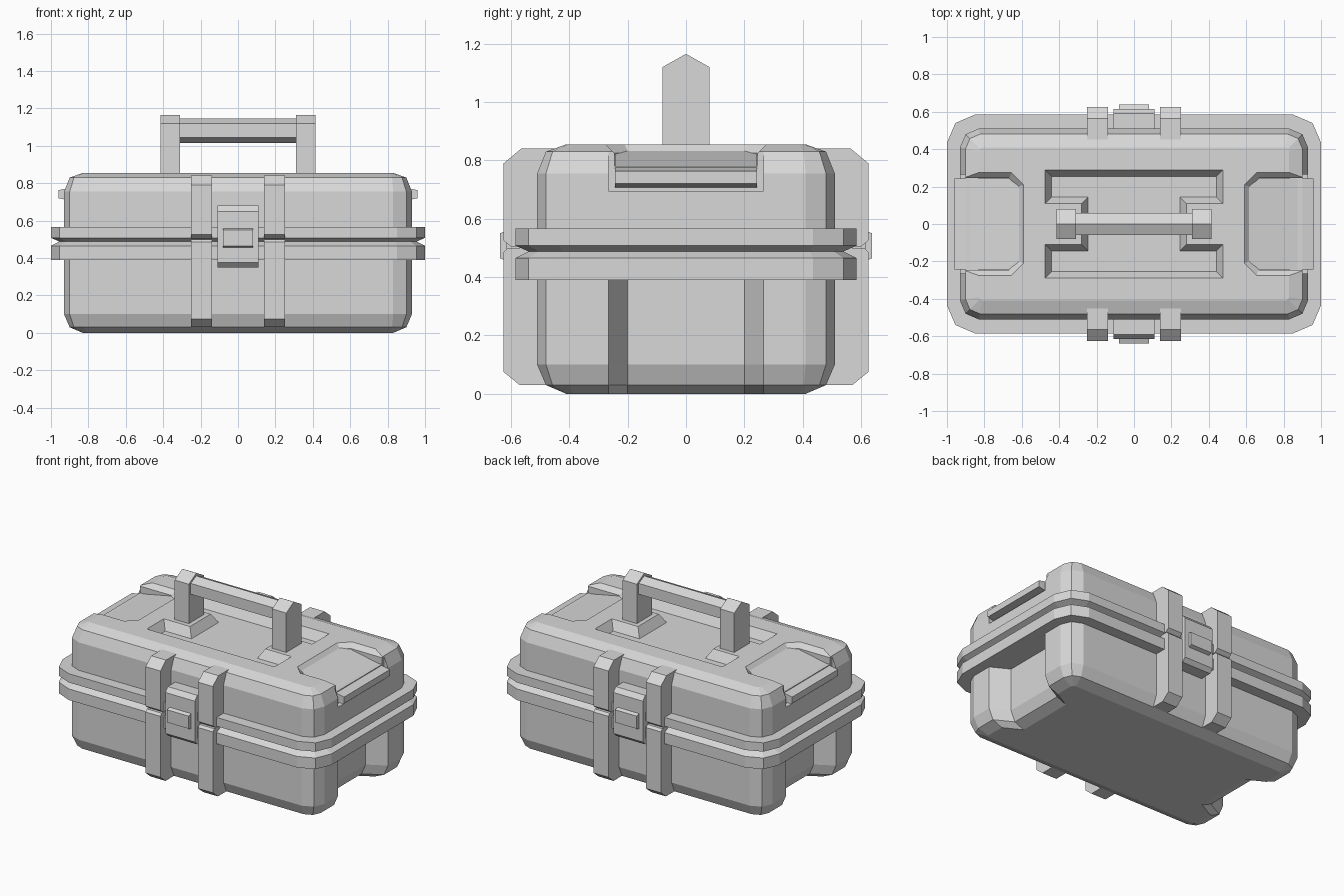
import bpy, bmesh
from mathutils import Vector

if "Cube" in bpy.data.objects:
    bpy.data.objects.remove(bpy.data.objects["Cube"])

grey = bpy.data.materials.new("plain grey")
grey.use_nodes = True
GREY = (0.69, 0.69, 0.69, 1)
grey.diffuse_color = GREY
grey.node_tree.nodes["Principled BSDF"].inputs["Base Color"].default_value = GREY


def skin(name, rings):
    """Solid joining equal-length rings of 3D points, capped at both ends."""
    bm = bmesh.new()
    rows = [[bm.verts.new(p) for p in ring] for ring in rings]
    for a, b in zip(rows, rows[1:]):
        for i in range(len(a)):
            j = (i + 1) % len(a)
            bm.faces.new((a[i], a[j], b[j], b[i]))
    bm.faces.new(rows[0])
    bm.faces.new(rows[-1])
    bmesh.ops.recalc_face_normals(bm, faces=bm.faces)
    mesh = bpy.data.meshes.new(name)
    bm.to_mesh(mesh)
    bm.free()
    mesh.materials.append(grey)
    ob = bpy.data.objects.new(name, mesh)
    bpy.context.collection.objects.link(ob)
    return ob


def inset(pts, d):
    """Offset a counter-clockwise outline inward by d."""
    out = []
    pts = [Vector(p) for p in pts]
    for i, p in enumerate(pts):
        a = (p - pts[i - 1]).normalized()
        b = (pts[(i + 1) % len(pts)] - p).normalized()
        n, m = Vector((-a.y, a.x)), Vector((-b.y, b.x))
        out.append(p + (n + m) * d / (1 + n.dot(m)))
    return out


def stack(name, outline, levels):
    """Loft an outline through (height, inset) levels."""
    return skin(name, [[(p.x, p.y, z) for p in inset(outline, d)] for z, d in levels])


def across(name, profile, x0, x1, side=1):
    """Extrude a (y, z) profile along x; side flips it to front or back."""
    return skin(name, [[(x, y * side, z) for y, z in profile] for x in (x0, x1)])


def mirror4(q):
    """Complete a first-quadrant outline to four quadrants."""
    back = q[::-1]
    return (q + [(-x, y) for x, y in back] + [(-x, -y) for x, y in q]
            + [(x, -y) for x, y in back])


def rounded(w, h, r):
    return [(w, h - r), (w - .3 * r, h - .3 * r), (w - r, h)]


def cut(target, cutter):
    cutter.hide_render = True
    cutter.display_type = 'WIRE'
    cutter.hide_set(True)
    mod = target.modifiers.new("cut", 'BOOLEAN')
    mod.operation = 'DIFFERENCE'
    mod.solver = 'EXACT'
    mod.object = cutter


# Lower shell; the grip recess in each end keeps its width at every level
shell = mirror4([(.81, .2), (.93, .265)] + rounded(.93, .51, .1))
skin("lower_shell", [[(p.x, q[1] if abs(q[1]) < .3 else p.y, z)
                      for p, q in zip(inset(shell, d), shell)]
                     for z, d in ((0, .1), (.03, .03), (.1, 0), (.45, 0))])

# Double rim with a V groove for the seam
stack("rim", mirror4(rounded(1, .585, .15)),
      [(.39, 0), (.465, 0), (.488, .045), (.508, 0), (.567, 0)])

# Lid with a sunken I-shaped field
lid = stack("lid", mirror4(rounded(.93, .51, .1)),
            [(.5, 0), (.755, 0), (.83, .03), (.855, .1)])
field = mirror4([(.28, .11), (.475, .11), (.475, .29)])
cut(lid, stack("field_cutter", field, [(.915, -.035), (.795, .035)]))

# End panels set in grooves that wrap over the lid edge
for s, word in ((1, "left"), (-1, "right")):
    def turned(pts):
        return [(x * s, y * s) for x, y in pts]
    bed = turned([(.59, -.21), (.655, -.275), (1.1, -.275), (1.1, .275), (.655, .275), (.59, .21)])
    cut(lid, stack(word + "_bed_cutter", bed, [(.875, -.02), (.825, .03), (.78, .03)]))
    slot = turned([(.9, -.265), (1.1, -.265), (1.1, .265), (.9, .265)])
    cut(lid, stack(word + "_slot_cutter", slot, [(.695, 0), (.9, 0)]))
    plan = turned([(.615, -.2), (.66, -.243), (.89, -.243), (.96, -.243),
                   (.96, .243), (.89, .243), (.66, .243), (.615, .2)])
    low = [(x, y, .72 - .015 * (abs(x) < .95)) for x, y in plan]
    high = [(x, y, .832 - .2 * (abs(x) - .615)) for x, y in plan]
    skin(word + "_end_panel", [low, high])

# Straps and latches on both long sides
strap_low = [(.45, .03), (.57, .03), (.625, .075), (.625, .485), (.61, .5), (.45, .5)]
strap_high = [(.45, .505), (.6, .505), (.625, .525), (.625, .79), (.565, .84), (.45, .84)]
latch = [(.5, .35), (.59, .35), (.615, .375), (.615, .65), (.59, .68), (.5, .68)]
button = [(.6, .45), (.638, .465), (.638, .55), (.6, .565)]
for side, word in ((-1, "front"), (1, "back")):
    for x in (-.25, .14):
        across(word + "_strap_lower", strap_low, x, x + .11, side)
        across(word + "_strap_upper", strap_high, x, x + .11, side)
    across(word + "_latch", latch, -.11, .11, side)
    across(word + "_latch_button", button, -.08, .08, side)

# Carry handle with ridged posts and a six-sided bar
post = [(-.08, .8), (.08, .8), (.08, 1.12), (0, 1.165), (-.08, 1.12)]
bar = [(0, 1.015), (.06, 1.045), (.06, 1.118), (0, 1.145), (-.06, 1.118), (-.06, 1.045)]
for x in (-.415, .31):
    across("handle_post", post, x, x + .105)
across("handle_bar", bar, -.32, .32)
